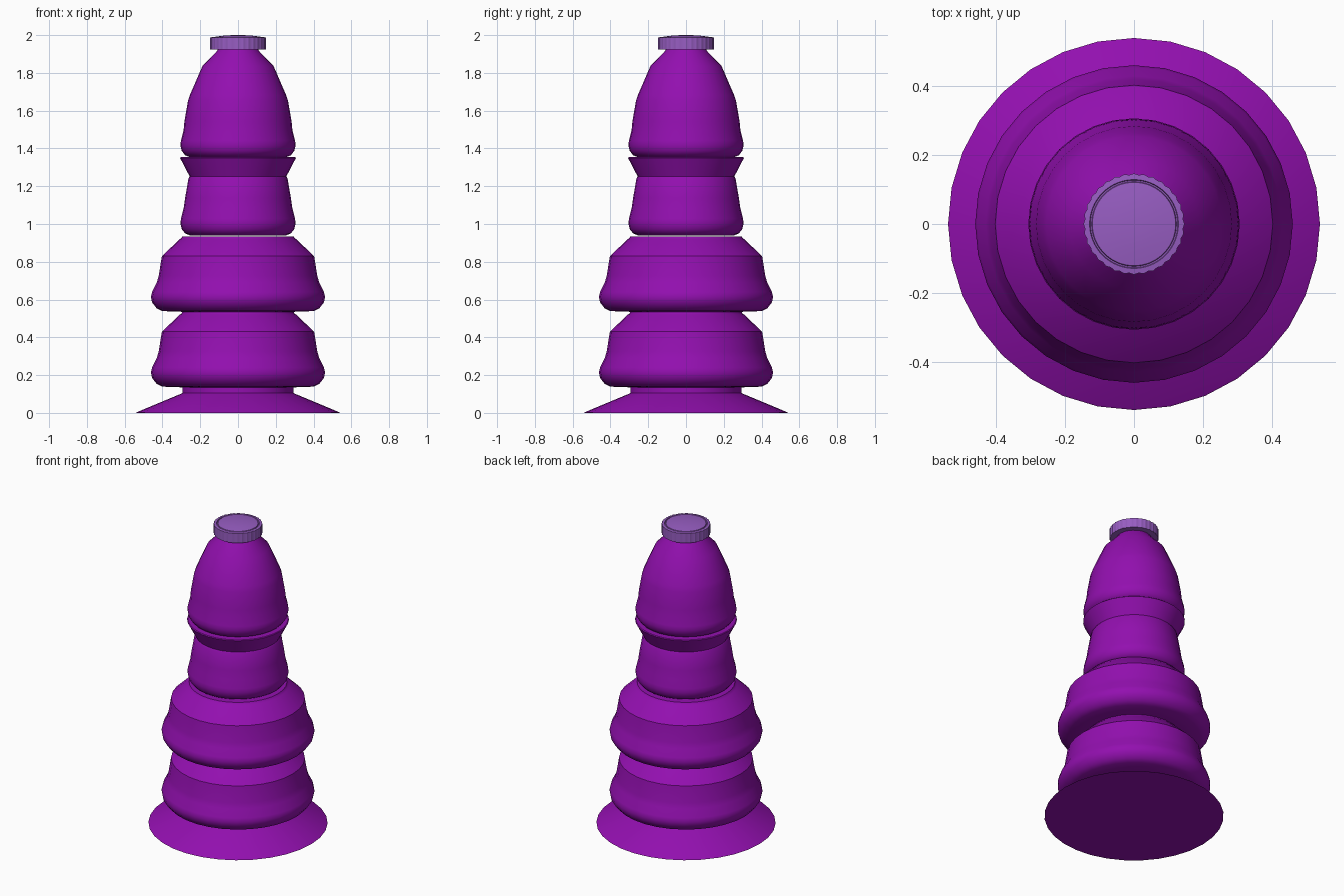
import bpy
import bmesh
from math import cos, sin, pi, radians

cube = bpy.data.objects.get("Cube")
if cube:
    bpy.data.objects.remove(cube, do_unlink=True)


def make_material(name, colour):
    mat = bpy.data.materials.new(name)
    mat.use_nodes = True
    mat.diffuse_color = colour
    mat.node_tree.nodes["Principled BSDF"].inputs["Base Color"].default_value = colour
    return mat


purple = make_material("deep purple", (0.29, 0.005, 0.43, 1))
lavender = make_material("lavender", (0.31, 0.11, 0.54, 1))


def lathe(name, profile, mat, z=0.0, sides=32, ribbed=()):
    """Revolve (radius, height) points into a closed solid; ribbed rows alternate in radius."""
    bm = bmesh.new()
    rings = []
    for row, (r, h) in enumerate(profile):
        ring = []
        for i in range(sides):
            a = 2 * pi * i / sides
            rad = r - (0.004 if row in ribbed and i % 2 else 0)
            ring.append(bm.verts.new((rad * cos(a), rad * sin(a), h + z)))
        rings.append(ring)
    for low, high in zip(rings, rings[1:]):
        for i in range(sides):
            j = (i + 1) % sides
            bm.faces.new((low[i], low[j], high[j], high[i]))
    bm.faces.new(rings[0][::-1])
    bm.faces.new(rings[-1])
    mesh = bpy.data.meshes.new(name)
    bm.to_mesh(mesh)
    bm.free()
    mesh.materials.append(mat)
    obj = bpy.data.objects.new(name, mesh)
    bpy.context.collection.objects.link(obj)
    bpy.ops.object.select_all(action="DESELECT")
    obj.select_set(True)
    bpy.context.view_layer.objects.active = obj
    bpy.ops.object.shade_smooth_by_angle(angle=radians(32))
    return obj


# Flared foot with a short neck
lathe("base", [(0.54, 0), (0.535, 0.004), (0.305, 0.1), (0.295, 0.105),
               (0.295, 0.14)], purple)

# Two equal wide tiers
tier = [(0.29, 0), (0.4, 0.004), (0.43, 0.018), (0.455, 0.05), (0.461, 0.08),
        (0.455, 0.105), (0.43, 0.155), (0.42, 0.19), (0.403, 0.295),
        (0.308, 0.385), (0.3, 0.39), (0.295, 0.4)]
lathe("lower_tier", tier, purple, 0.135)
lathe("upper_tier", tier, purple, 0.535)

# Rounded lip shared by the narrow sections
lip = [(0.22, 0), (0.255, 0.002), (0.28, 0.012), (0.298, 0.035), (0.305, 0.065),
       (0.302, 0.09), (0.288, 0.145)]
lathe("waist", lip + [(0.28, 0.2), (0.262, 0.305), (0.255, 0.315)], purple, 0.938)
lathe("collar", [(0.255, 1.25), (0.307, 1.35), (0.302, 1.354), (0.22, 1.354)], purple)
lathe("shoulder", lip + [(0.284, 0.19), (0.265, 0.3), (0.255, 0.33), (0.188, 0.485),
                         (0.115, 0.56), (0.105, 0.575)], purple, 1.352)

# Ribbed cap with a shallow groove around its domed disc
lathe("cap", [(0.1, 1.925), (0.147, 1.925), (0.147, 1.988), (0.129, 1.99),
              (0.127, 1.985), (0.123, 1.985), (0.121, 1.991), (0.07, 1.998),
              (0.02, 2.0)], lavender, sides=64, ribbed=(1, 2))
